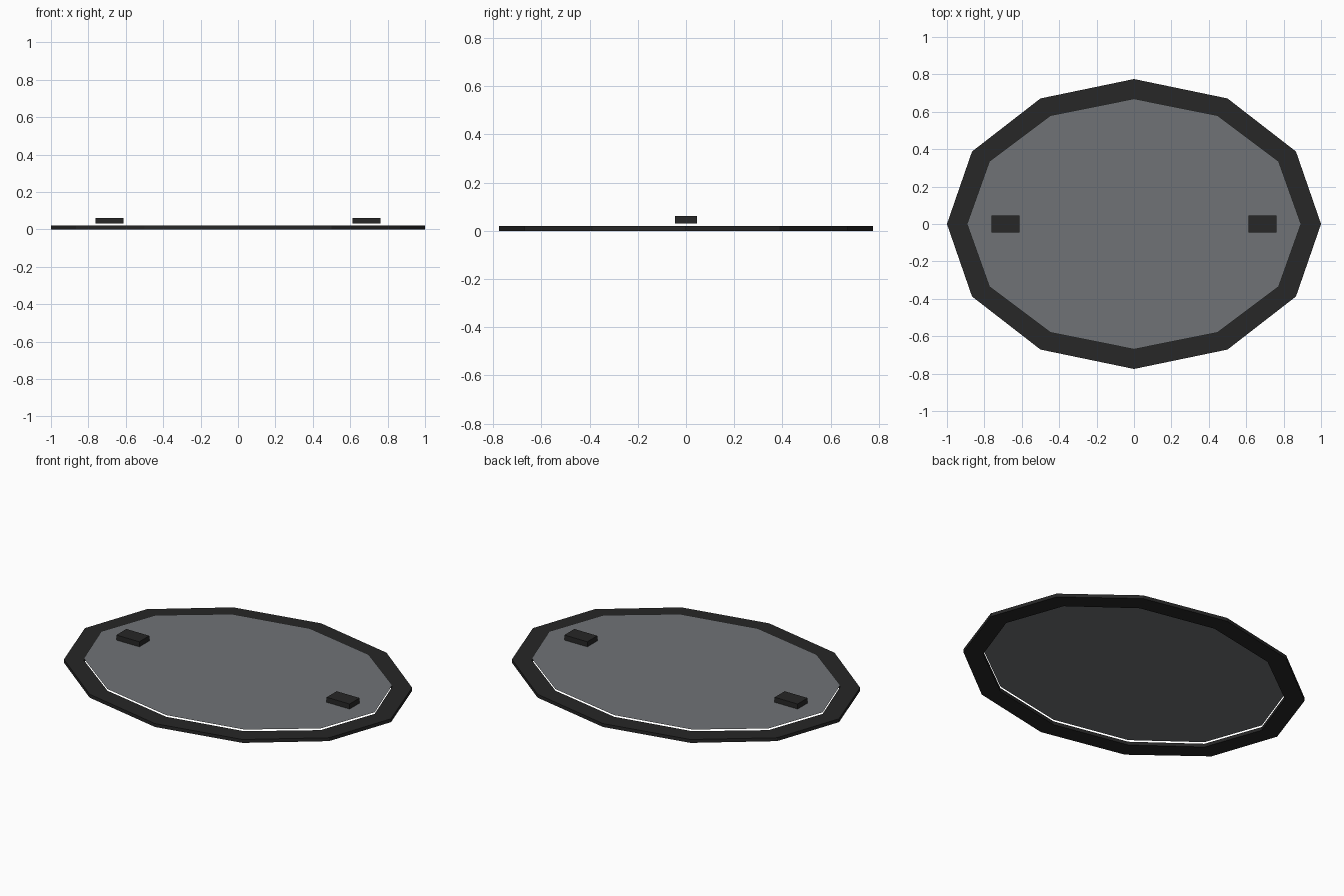
import bpy, bmesh
from math import sin, cos, pi

if "Cube" in bpy.data.objects:
    bpy.data.objects.remove(bpy.data.objects["Cube"])

SIDES = 12


def material(name, color):
    m = bpy.data.materials.new(name)
    m.diffuse_color = color
    m.use_nodes = True
    m.node_tree.nodes["Principled BSDF"].inputs["Base Color"].default_value = m.diffuse_color
    return m


black = material("black_rim", (0.02, 0.02, 0.02, 1))
glass = material("tinted_glass", (0.16, 0.17, 0.18, 1))


def finish(name, bm, mat):
    bmesh.ops.recalc_face_normals(bm, faces=bm.faces)
    me = bpy.data.meshes.new(name)
    bm.to_mesh(me)
    bm.free()
    me.materials.append(mat)
    ob = bpy.data.objects.new(name, me)
    bpy.context.collection.objects.link(ob)
    return ob


def oval(bm, rx, ry, z):
    return [bm.verts.new((rx * cos(2 * pi * i / SIDES), ry * sin(2 * pi * i / SIDES), z))
            for i in range(SIDES)]


# Flat twelve-sided rim with a rectangular section
bm = bmesh.new()
loops = [oval(bm, *p) for p in ((1, 0.775, 0), (1, 0.775, 0.02),
                                (0.893, 0.67, 0.02), (0.893, 0.67, 0))]
for k in range(4):
    a, b = loops[k], loops[(k + 1) % 4]
    for i in range(SIDES):
        j = (i + 1) % SIDES
        bm.faces.new((a[i], a[j], b[j], b[i]))
finish("rim", bm, black)

# Thin pane floating just above the rim
bm = bmesh.new()
pane = bm.faces.new(oval(bm, 0.893, 0.67, 0.03))
finish("pane", bm, glass)

# Two small blocks resting on the pane
for side, label in ((-1, "left"), (1, "right")):
    bm = bmesh.new()
    bmesh.ops.create_cube(bm, size=1)
    bmesh.ops.scale(bm, vec=(0.15, 0.093, 0.03), verts=bm.verts)
    block = finish(label + "_block", bm, black)
    block.location = (side * 0.687, 0, 0.046)
